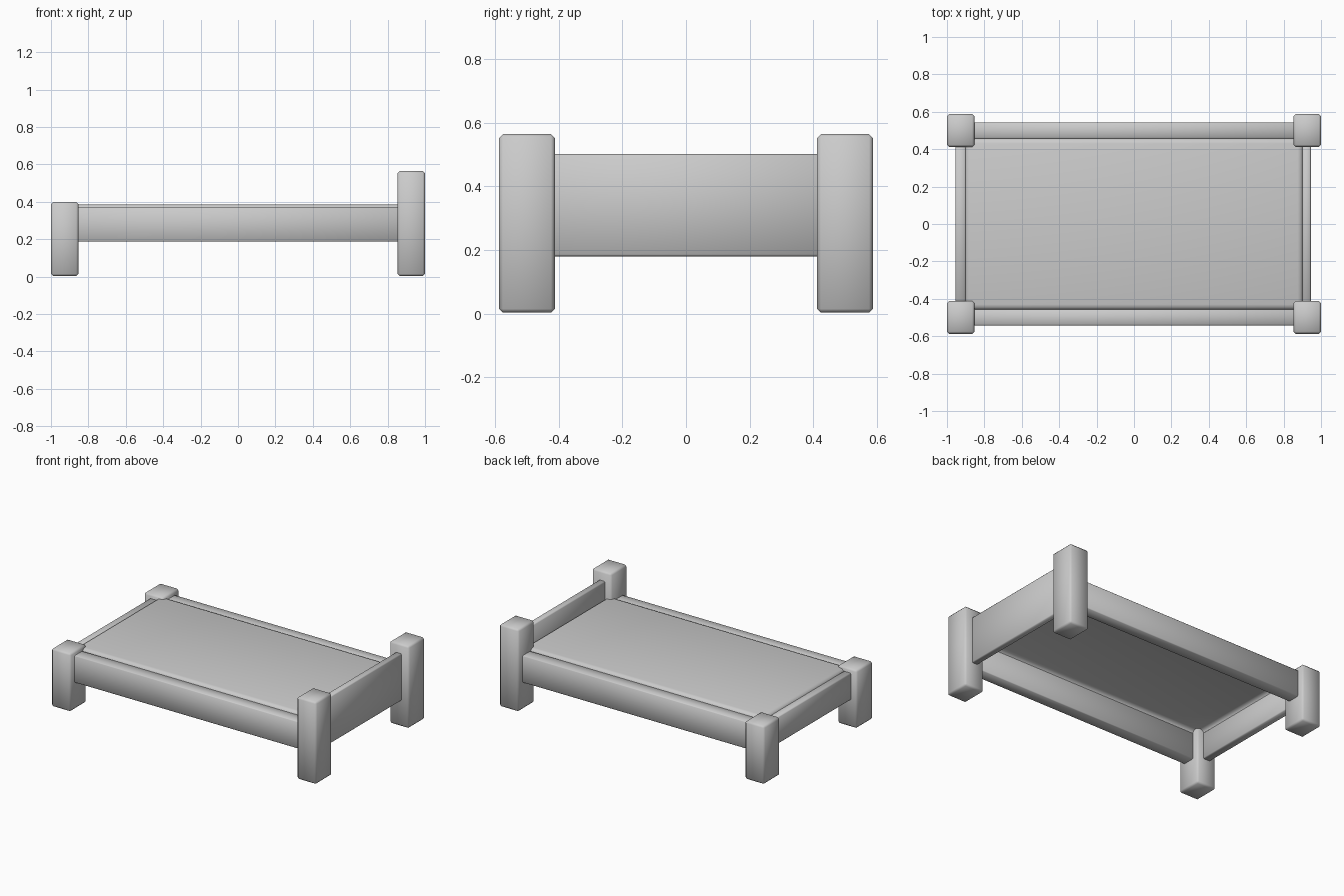
import bpy
import bmesh

if "Cube" in bpy.data.objects:
    bpy.data.objects.remove(bpy.data.objects["Cube"])


def block(name, lo, hi, bevel, segments=1):
    """Bevelled, smooth-shaded box between two corners."""
    centre = [(a + b) / 2 for a, b in zip(lo, hi)]
    bpy.ops.mesh.primitive_cube_add(size=1, location=centre)
    ob = bpy.context.object
    ob.name = name
    ob.scale = [b - a for a, b in zip(lo, hi)]
    bpy.ops.object.transform_apply(location=False, rotation=False, scale=True)
    mod = ob.modifiers.new("Bevel", "BEVEL")
    mod.width = bevel
    mod.segments = segments
    bpy.ops.object.modifier_apply(modifier="Bevel")
    bpy.ops.object.shade_smooth()
    return ob


# Corner posts (tall at the head, short at the foot) and side rails
for side, s in (("front", -1), ("back", 1)):
    y0, y1 = sorted((s * 0.412, s * 0.587))
    block(f"{side}_head_post", (0.853, y0, 0.003), (1.0, y1, 0.564), 0.012)
    block(f"{side}_foot_post", (-1.0, y0, 0.003), (-0.853, y1, 0.40), 0.012)
    y0, y1 = sorted((s * 0.457, s * 0.542))
    block(f"{side}_rail", (-0.88, y0, 0.187), (0.88, y1, 0.372), 0.005)

# End boards
block("headboard", (0.90, -0.44, 0.18), (0.945, 0.44, 0.501), 0.006)
block("footboard", (-0.955, -0.44, 0.187), (-0.90, 0.44, 0.372), 0.006)

# Mattress: a shell with rounded top edges and an open underside
mattress = block("mattress", (-0.905, -0.46, 0.28), (0.905, 0.46, 0.387), 0.03, 3)
bm = bmesh.new()
bm.from_mesh(mattress.data)
base = min(v.co.z for v in bm.verts) + 0.029
low = [f for f in bm.faces if f.calc_center_median().z < base]
bmesh.ops.delete(bm, geom=low, context="FACES")
bm.to_mesh(mattress.data)
bm.free()
